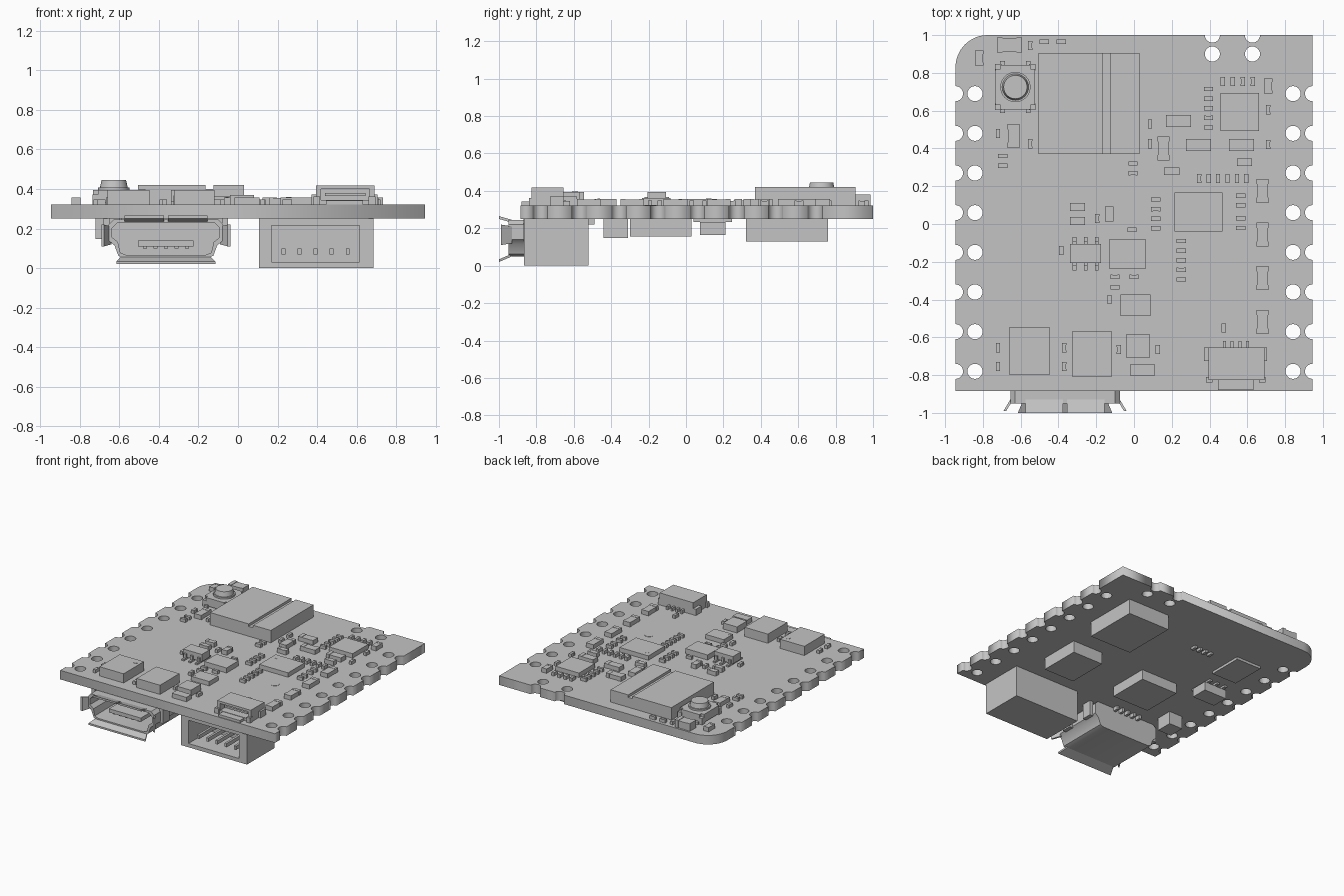
import bpy, bmesh
from math import pi, sin, cos
from mathutils import Matrix

cube = bpy.data.objects.get("Cube")
if cube:
    bpy.data.objects.remove(cube, do_unlink=True)

grey = bpy.data.materials.new("plain grey")
grey.use_nodes = True
colour = (0.55, 0.55, 0.55, 1)
grey.diffuse_color = colour
grey.node_tree.nodes["Principled BSDF"].inputs["Base Color"].default_value = colour

BOTTOM, TOP = 0.25, 0.322


def finish(name, bm, smooth=False):
    bmesh.ops.recalc_face_normals(bm, faces=bm.faces)
    mesh = bpy.data.meshes.new(name)
    bm.to_mesh(mesh)
    bm.free()
    mesh.materials.append(grey)
    obj = bpy.data.objects.new(name, mesh)
    bpy.context.collection.objects.link(obj)
    if smooth:
        bpy.ops.object.select_all(action="DESELECT")
        obj.select_set(True)
        bpy.context.view_layer.objects.active = obj
        bpy.ops.object.shade_smooth_by_angle()
    return obj


def box(bm, x0, x1, y0, y1, z0, z1):
    size = Matrix.Diagonal((x1 - x0, y1 - y0, z1 - z0, 1))
    place = Matrix.Translation(((x0 + x1) / 2, (y0 + y1) / 2, (z0 + z1) / 2))
    bmesh.ops.create_cube(bm, size=1, matrix=place @ size)


def block(bm, x, y, width, depth, height, base=TOP):
    box(bm, x - width / 2, x + width / 2, y - depth / 2, y + depth / 2, base, base + height)


def disc(bm, x, y, radius, z0, z1, top_radius=None):
    bmesh.ops.create_cone(bm, cap_ends=True, segments=32, radius1=radius,
                          radius2=top_radius or radius, depth=z1 - z0,
                          matrix=Matrix.Translation((x, y, (z0 + z1) / 2)))


def loft(bm, sections):
    """Join (y, outline) sections, where each outline is a list of (x, z)."""
    rings = [[bm.verts.new((x, y, z)) for x, z in outline] for y, outline in sections]
    for a, b in zip(rings, rings[1:]):
        for i in range(len(a)):
            j = (i + 1) % len(a)
            bm.faces.new((a[i], a[j], b[j], b[i]))
    bm.faces.new(rings[0])
    bm.faces.new(rings[-1])


def rect(x0, x1, z0, z1):
    return [(x0, z0), (x1, z0), (x1, z1), (x0, z1)]


def arc(x, y, radius, start, end, steps=12):
    angles = [start + (end - start) * i / steps for i in range(steps + 1)]
    return [(x + radius * cos(a), y + radius * sin(a)) for a in angles]


# Circuit board: notched outline with pin holes
R, EDGE, HOLE_X = 0.04, 0.945, 0.842
side_rows = [0.69 - 0.21 * i for i in range(8)]
top_columns = [0.627, 0.415]
outline = [(-EDGE, -0.885), (EDGE, -0.885)]
for y in reversed(side_rows):
    outline += arc(EDGE, y, R, -pi / 2, -3 * pi / 2)
outline.append((EDGE, 1))
for x in top_columns:
    outline += arc(x, 1, R, 0, -pi)
outline += arc(-EDGE + 0.17, 0.83, 0.17, pi / 2, pi)
for y in side_rows:
    outline += arc(-EDGE, y, R, pi / 2, -pi / 2)
loops = [outline]
for x, y in [(s * HOLE_X, y) for s in (-1, 1) for y in side_rows] + [(x, 0.9) for x in top_columns]:
    loops.append(arc(x, y, R, 0, 2 * pi, 24)[:-1])
curve = bpy.data.curves.new("board_outline", "CURVE")
curve.dimensions = "2D"
curve.fill_mode = "BOTH"
curve.extrude = (TOP - BOTTOM) / 2
for loop in loops:
    spline = curve.splines.new("POLY")
    spline.points.add(len(loop) - 1)
    for point, (x, y) in zip(spline.points, loop):
        point.co = (x, y, 0, 1)
    spline.use_cyclic_u = True
helper = bpy.data.objects.new("board_outline", curve)
bpy.context.collection.objects.link(helper)
mesh = bpy.data.meshes.new_from_object(helper.evaluated_get(bpy.context.evaluated_depsgraph_get()))
bpy.data.objects.remove(helper, do_unlink=True)
bm = bmesh.new()
bm.from_mesh(mesh)
bmesh.ops.remove_doubles(bm, verts=bm.verts, dist=0.0001)
bmesh.ops.translate(bm, verts=bm.verts, vec=(0, 0, (TOP + BOTTOM) / 2))
finish("circuit_board", bm)

# Radio module with a groove across its lid
bm = bmesh.new()
box(bm, -0.505, 0.03, 0.37, 0.905, TOP, 0.4)
box(bm, -0.505, -0.165, 0.37, 0.905, 0.4, 0.42)
box(bm, -0.125, 0.03, 0.37, 0.905, 0.4, 0.42)
finish("radio_module", bm)

# Chips on the upper side: centre, width, depth, height
bm = bmesh.new()
for chip in [(-.553, -.673, .213, .255, .073), (-.222, -.688, .205, .244, .073),
             (.02, -.645, .122, .127, .048), (.045, -.773, .127, .063, .035),
             (.56, .593, .206, .2, .035), (.342, .063, .254, .206, .035),
             (-.034, -.159, .196, .153, .04), (.008, -.43, .16, .116, .035)]:
    block(bm, *chip)
for x, y, radius, z in [(-.484, -.593, .016, .395), (.257, .122, .014, .357), (-.056, -.466, .007, .357)]:
    disc(bm, x, y, radius, z, z + 0.002)
disc(bm, 0.458, -0.19, 0.032, TOP, TOP + 0.002)
finish("upper_chips", bm)

# Small six-legged chip
bm = bmesh.new()
box(bm, -0.338, -0.174, -0.207, -0.106, TOP + 0.015, 0.395)
for x in (-0.315, -0.256, -0.197):
    box(bm, x - 0.01, x + 0.01, -0.245, -0.07, TOP, TOP + 0.012)
    for y in (-0.213, -0.1):
        block(bm, x, y, 0.02, 0.016, 0.045)
finish("legged_chip", bm)


# Small resistors and capacitors, each with two raised end caps
def passive(bm, x, y, width, depth, height):
    cap = 0.22 * max(width, depth)
    if width > depth:
        block(bm, x, y, width - cap, depth * 0.94, height * 0.94)
        for s in (-1, 1):
            block(bm, x + s * (width - cap) / 2, y, cap, depth, height)
    else:
        block(bm, x, y, width * 0.94, depth - cap, height * 0.94)
        for s in (-1, 1):
            block(bm, x, y + s * (depth - cap) / 2, width, cap, height)


upright = [(-.72, -.655), (-.72, -.755), (-.37, -.655), (-.37, -.755), (-.08, -.665),
           (.125, -.665), (.475, -.55), (-.13, -.4), (-.72, .48), (-.55, .945), (-.55, .425),
           (.085, .53), (.085, .425), (-.195, .03), (-.385, -.14), (.71, .605), (.71, .42)]
upright += [(.345 + .05 * i, .24) for i in range(6)]
upright += [(.47 + .053 * i, .755) for i in range(4)]
level = [(-.01, -.03), (-.1, -.28), (0, -.28), (-.1, -.335), (-.475, .965), (-.385, .965)]
for x, y, count in [(-.695, .36, 2), (-.005, .32, 2), (.395, .715, 5), (.115, .13, 4),
                    (.565, .15, 2), (.565, .03, 2), (.25, -.09, 5)]:
    level += [(x, y - .051 * i) for i in range(count)]
bm = bmesh.new()
for x, y in upright:
    passive(bm, x, y, 0.023, 0.048, 0.026)
for x, y in level:
    passive(bm, x, y, 0.048, 0.023, 0.026)
for x, y in [(.585, .328), (-.3, .09), (-.3, .016), (.2, .28)]:
    passive(bm, x, y, 0.08, 0.04, 0.035)
for x, y in [(-.13, .053), (.71, .73), (-.82, .878)]:
    passive(bm, x, y, 0.045, 0.08, 0.035)
finish("small_passives", bm)

bm = bmesh.new()
for x, y in [(.235, .545), (.341, .418), (.569, .418)]:
    passive(bm, x, y, 0.132, 0.063, 0.035)
for x, y in [(-.637, .466), (.156, .4)] + [(.68, .175 - .231 * i) for i in range(4)]:
    passive(bm, x, y, 0.063, 0.127, 0.035)
passive(bm, -0.659, 0.947, 0.132, 0.08, 0.06)
finish("large_passives", bm)

# Push button with corner feet
bm = bmesh.new()
bx, by = -0.628, 0.725
block(bm, bx, by, 0.21, 0.19, 0.065, TOP + 0.008)
block(bm, bx, by, 0.16, 0.235, 0.065, TOP + 0.008)
for sx in (-1, 1):
    for sy in (-1, 1):
        block(bm, bx + sx * 0.09, by + sy * 0.105, 0.035, 0.035, 0.05)
        block(bm, bx + sx * 0.068, by + sy * 0.125, 0.025, 0.025, 0.02)
disc(bm, bx, by, 0.08, 0.395, 0.408)
disc(bm, bx, by, 0.07, 0.408, 0.445, 0.062)
finish("push_button", bm, True)

# Small socket on the upper side, opening forward
bm = bmesh.new()
outer, inner = rect(.395, .69, TOP, .418), rect(.42, .665, .345, .4)
loft(bm, [(-.655, outer), (-.825, outer), (-.825, inner), (-.69, inner)])
box(bm, 0.44, 0.645, -0.8, -0.69, 0.365, 0.38)
box(bm, 0.445, 0.632, -0.88, -0.82, TOP, 0.342)
for s in (-1, 1):
    block(bm, 0.538 + s * 0.15, -0.69, 0.034, 0.07, 0.05)
    block(bm, 0.538 + s * 0.14, -0.825, 0.034, 0.03, 0.04)
for i in range(4):
    block(bm, 0.478 + 0.041 * i, -0.64, 0.016, 0.04, 0.025)
finish("upper_socket", bm)

# Five-pin battery-style socket below the board
bm = bmesh.new()
outer, inner = rect(.105, .685, 0, BOTTOM), rect(.17, .615, .03, .215)
loft(bm, [(-.52, outer), (-.865, outer), (-.865, inner), (-.6, inner)])
for i in range(5):
    x = 0.23 + 0.081 * i
    box(bm, x - 0.009, x + 0.009, -0.83, -0.59, 0.07, 0.1)
finish("lower_socket", bm)

# Metal charging port below the board, with flared lips
CX = -0.365


def port_outline(wide, narrow, low, high):
    half = [(narrow, low), (narrow + .03, low + .012), (wide - .03, low + .065), (wide, low + .09),
            (wide, high - .025), (wide - .025, high)]
    return [(CX + x, z) for x, z in half] + [(CX - x, z) for x, z in reversed(half)]


bm = bmesh.new()
outer, inner = port_outline(.29, .21, .05, .245), port_outline(.272, .2, .066, .228)
loft(bm, [(-.53, outer), (-.95, outer), (-.95, inner), (-.62, inner)])
loft(bm, [(-.93, rect(CX - .22, CX + .22, .05, .064)), (-1, rect(CX - .25, CX + .25, .02, .034))])
for s in (-1, 1):
    near, far = CX + s * 0.01, CX + s * 0.21
    loft(bm, [(-.93, rect(near, far, .23, .245)), (-1, rect(near, far, .25, .265))])
    loft(bm, [(-.93, rect(CX + s * .275, CX + s * .29, .12, .21)),
              (-.99, rect(CX + s * .312, CX + s * .326, .11, .22))])
    for y in (-0.83, -0.6):
        block(bm, CX + s * 0.3, y, 0.03, 0.08, 0.12, BOTTOM - 0.12)
finish("charging_port", bm, True)

bm = bmesh.new()
box(bm, CX - 0.14, CX + 0.14, -0.9, -0.61, 0.11, 0.14)
for i in range(-2, 3):
    block(bm, CX + 0.053 * i, -0.75, 0.02, 0.27, 0.012, 0.098)
    block(bm, CX + 0.053 * i, -0.515, 0.02, 0.05, 0.03, BOTTOM - 0.03)
finish("port_tongue", bm)

# Parts on the underside: extents in x and y, and lowest height
bm = bmesh.new()
for x0, x1, y0, y1, low in [(.31, .68, .32, .76, .13), (.33, .6, -.3, .03, .155),
                            (-.38, -.055, -.3, .03, .17), (-.72, -.6, -.44, -.31, .148),
                            (-.685, -.465, .34, .62, .23)]:
    box(bm, x0, x1, y0, y1, low, BOTTOM)
for i in range(4):
    block(bm, -0.28 + 0.05 * i, 0.53, 0.022, 0.045, 0.02, BOTTOM - 0.02)
finish("underside_chips", bm)

bm = bmesh.new()
box(bm, -0.7, -0.5, 0.075, 0.21, 0.165, 0.235)
for x in (-0.67, -0.6, -0.53):
    box(bm, x - 0.012, x + 0.012, 0.04, 0.245, 0.235, BOTTOM)
finish("underside_legged_chip", bm)
